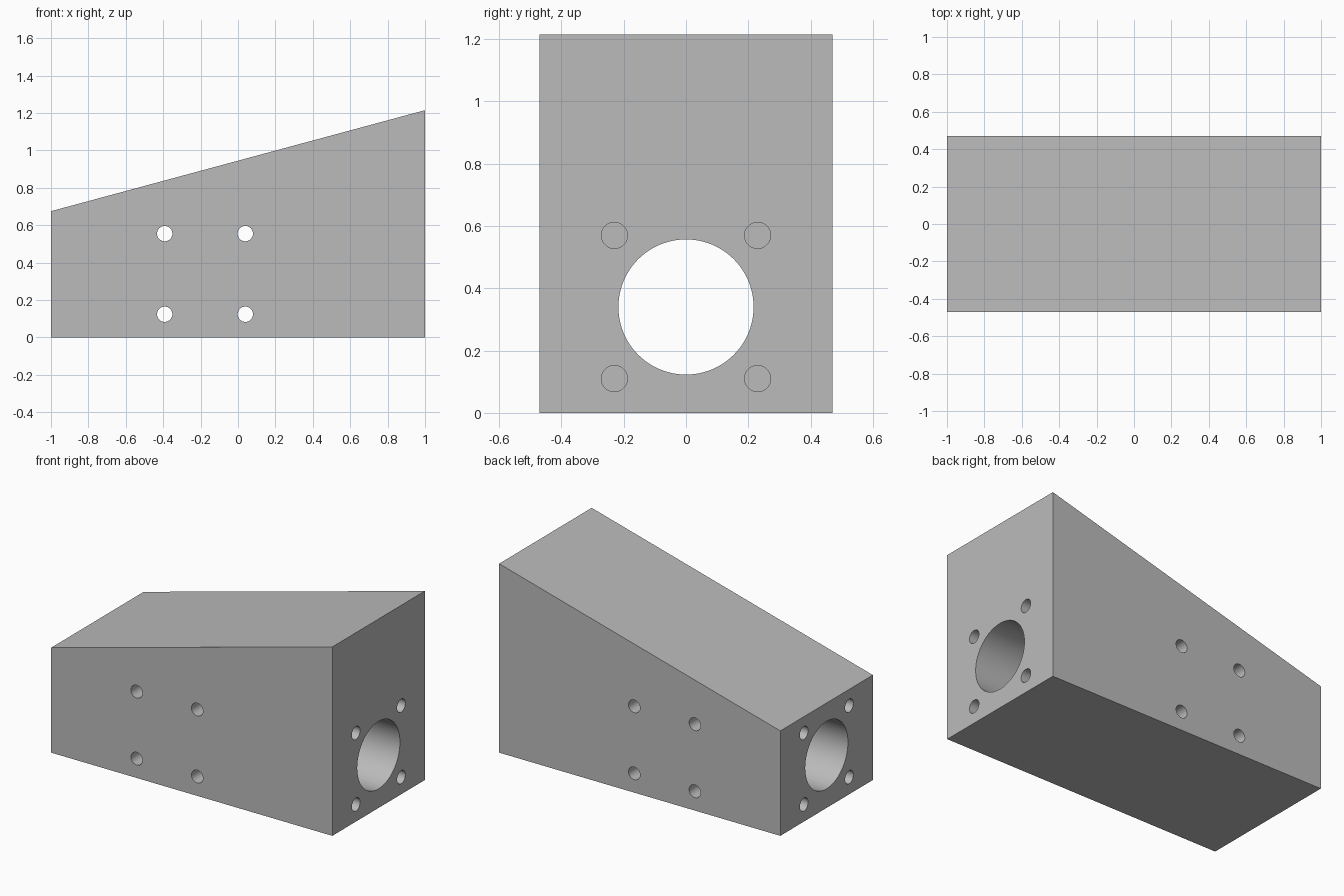
import bpy, bmesh, math
from mathutils import Matrix, Vector

if "Cube" in bpy.data.objects:
    bpy.data.objects.remove(bpy.data.objects["Cube"])

HALF_Y = 0.47
grey = bpy.data.materials.new("plain grey")
grey.diffuse_color = (0.5, 0.5, 0.5, 1)
grey.use_nodes = True
grey.node_tree.nodes["Principled BSDF"].inputs["Base Color"].default_value = grey.diffuse_color


def make_object(name, bm):
    bmesh.ops.recalc_face_normals(bm, faces=bm.faces)
    mesh = bpy.data.meshes.new(name)
    bm.to_mesh(mesh)
    bm.free()
    mesh.materials.append(grey)
    obj = bpy.data.objects.new(name, mesh)
    bpy.context.collection.objects.link(obj)
    return obj


# Wedge block: side profile extruded across the width
bm = bmesh.new()
profile = [(-1, 0), (1, 0), (1, 1.215), (-1, 0.675)]
face = bm.faces.new([bm.verts.new((x, -HALF_Y, z)) for x, z in profile])
side = bmesh.ops.extrude_face_region(bm, geom=[face])["geom"]
bmesh.ops.translate(bm, vec=(0, 2 * HALF_Y, 0),
                    verts=[v for v in side if isinstance(v, bmesh.types.BMVert)])
block = make_object("wedge_block", bm)

cutters = []


def drill(centre, axis, radius, length, sides):
    bm = bmesh.new()
    turn = Vector((0, 0, 1)).rotation_difference(Vector(axis)).to_matrix().to_4x4()
    bmesh.ops.create_cone(bm, cap_ends=True, segments=sides, radius1=radius,
                          radius2=radius, depth=length,
                          matrix=Matrix.Translation(centre) @ turn)
    cutter = make_object("hole_cutter", bm)
    cutter.hide_render = True
    cutters.append(cutter)
    mod = block.modifiers.new("hole", 'BOOLEAN')
    mod.operation = 'DIFFERENCE'
    mod.solver = 'EXACT'
    mod.object = cutter


# Main bore along the length
drill((0, 0, 0.34), (1, 0, 0), 0.217, 3, 96)

# Cross holes through the width
for x in (-0.392, 0.039):
    for z in (0.124, 0.555):
        drill((x, 0, z), (0, 1, 0), 0.041, 2, 40)

# Blind bolt holes around the bore at both ends
for end in (-1, 1):
    for y in (-0.23, 0.23):
        for z in (0.11, 0.57):
            drill((end, y, z), (1, 0, 0), 0.042, 0.8, 40)

# Apply the cuts and clear the cutters
bpy.context.view_layer.update()
deps = bpy.context.evaluated_depsgraph_get()
result = bpy.data.meshes.new_from_object(block.evaluated_get(deps))
block.modifiers.clear()
block.data = result
for cutter in cutters:
    bpy.data.objects.remove(cutter)
result.materials.clear()
result.materials.append(grey)
for poly in result.polygons:
    poly.material_index = 0

# Smooth hole walls, sharp rims
bpy.context.view_layer.objects.active = block
block.select_set(True)
bpy.ops.object.shade_smooth_by_angle(angle=math.radians(30))
